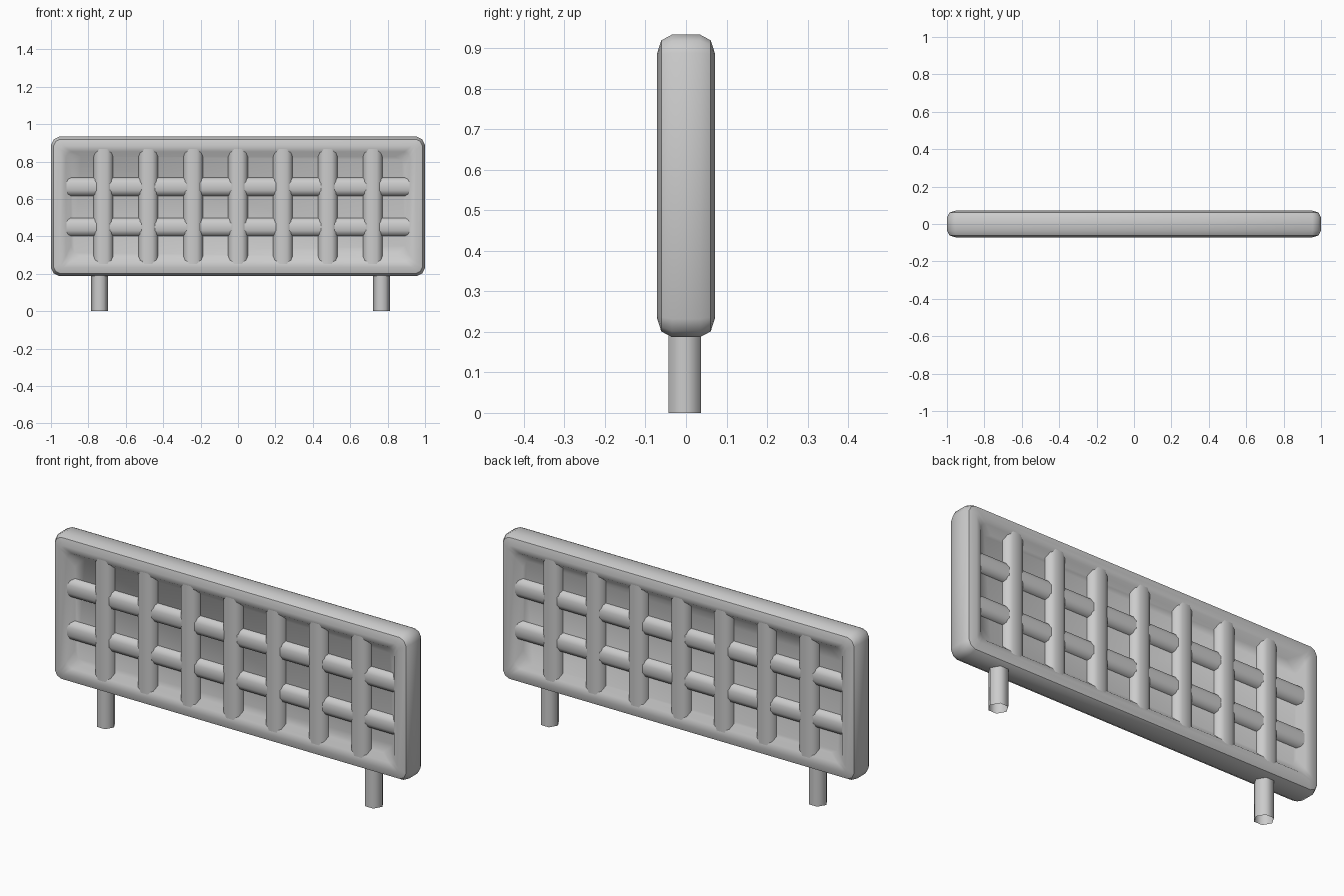
import bpy
import bmesh
import math

if "Cube" in bpy.data.objects:
    bpy.data.objects.remove(bpy.data.objects["Cube"], do_unlink=True)

GREY = (0.6, 0.6, 0.6, 1.0)
mat = bpy.data.materials.new("plain_grey")
mat.use_nodes = True
mat.diffuse_color = GREY
mat.node_tree.nodes["Principled BSDF"].inputs["Base Color"].default_value = GREY

BOTTOM, TOP = 0.187, 0.933
MID = (BOTTOM + TOP) / 2
HALF_H = (TOP - BOTTOM) / 2


def finish(name, bm, angle):
    bmesh.ops.recalc_face_normals(bm, faces=bm.faces)
    mesh = bpy.data.meshes.new(name)
    bm.to_mesh(mesh)
    bm.free()
    obj = bpy.data.objects.new(name, mesh)
    bpy.context.collection.objects.link(obj)
    mesh.materials.append(mat)
    bpy.ops.object.select_all(action="DESELECT")
    obj.select_set(True)
    bpy.context.view_layer.objects.active = obj
    bpy.ops.object.shade_smooth_by_angle(angle=math.radians(angle))
    return obj


def skin(bm, loops):
    """Bridge matching vertex loops and close both ends."""
    rings = [[bm.verts.new(p) for p in loop] for loop in loops]
    n = len(rings[0])
    for a, b in zip(rings, rings[1:]):
        for i in range(n):
            j = (i + 1) % n
            bm.faces.new((a[i], a[j], b[j], b[i]))
    bm.faces.new(rings[0])
    bm.faces.new(rings[-1])


def cut_rectangle(inset, y, cut):
    """Rectangle at depth y whose corners are cut in two steps."""
    w, h = 1 - inset, HALF_H - inset
    points = []
    for sx, sz in ((1, 1), (-1, 1), (-1, -1), (1, -1)):
        corner = [(cut, 0), (cut * 0.33, cut * 0.33), (0, cut)]
        if sx * sz < 0:
            corner.reverse()
        points += [(sx * (w - a), y, MID + sz * (h - b)) for a, b in reversed(corner)]
    return points


# Rounded frame with a sunken panel on both sides: inset, depth, corner cut
section = [(0.107, 0.032, 0.055), (0.080, 0.061, 0.03), (0.048, 0.072, 0.02),
           (0.014, 0.061, 0.035), (0, 0.035, 0.045)]
loops = [cut_rectangle(d, -y, c) for d, y, c in section]
loops += [cut_rectangle(d, y, c) for d, y, c in reversed(section)]
frame = bmesh.new()
skin(frame, loops)
finish("frame_and_panel", frame, 40)


def bar(name, half_width, depth, start, end, place):
    """Rounded bar showing on both faces of the panel."""
    side = [(1.0, 0.03), (0.8, depth - 0.010), (0.4, depth)]
    quarter = [(u * half_width, y) for u, y in side]
    half = quarter + [(-u, y) for u, y in reversed(quarter)]
    outline = half + [(-u, -y) for u, y in half]
    bm = bmesh.new()
    skin(bm, [[place(u, y, t) for u, y in outline] for t in (start, end)])
    finish(name, bm, 50)


# Upright bars
for i in range(7):
    x = (i - 3) * 0.24
    bar(f"upright_bar_{i + 1}", 0.053, 0.066, BOTTOM + 0.05, TOP - 0.05,
        lambda u, y, t: (x + u, y, t))

# Cross bars
for name, z in (("lower_cross_bar", 0.45), ("upper_cross_bar", 0.665)):
    bar(name, 0.05, 0.059, -0.94, 0.94, lambda u, y, t: (t, y, z + u))

# Six-sided hollow legs
for name, x in (("right_leg", -0.74), ("left_leg", 0.767)):
    bm = bmesh.new()
    bmesh.ops.create_cone(bm, cap_ends=False, segments=6, radius1=0.046,
                          radius2=0.046, depth=0.22)
    # Turn so that two corners point sideways
    for v in bm.verts:
        v.co = (x + v.co.y, -0.003 + v.co.x, v.co.z + 0.11)
    finish(name, bm, 65)
